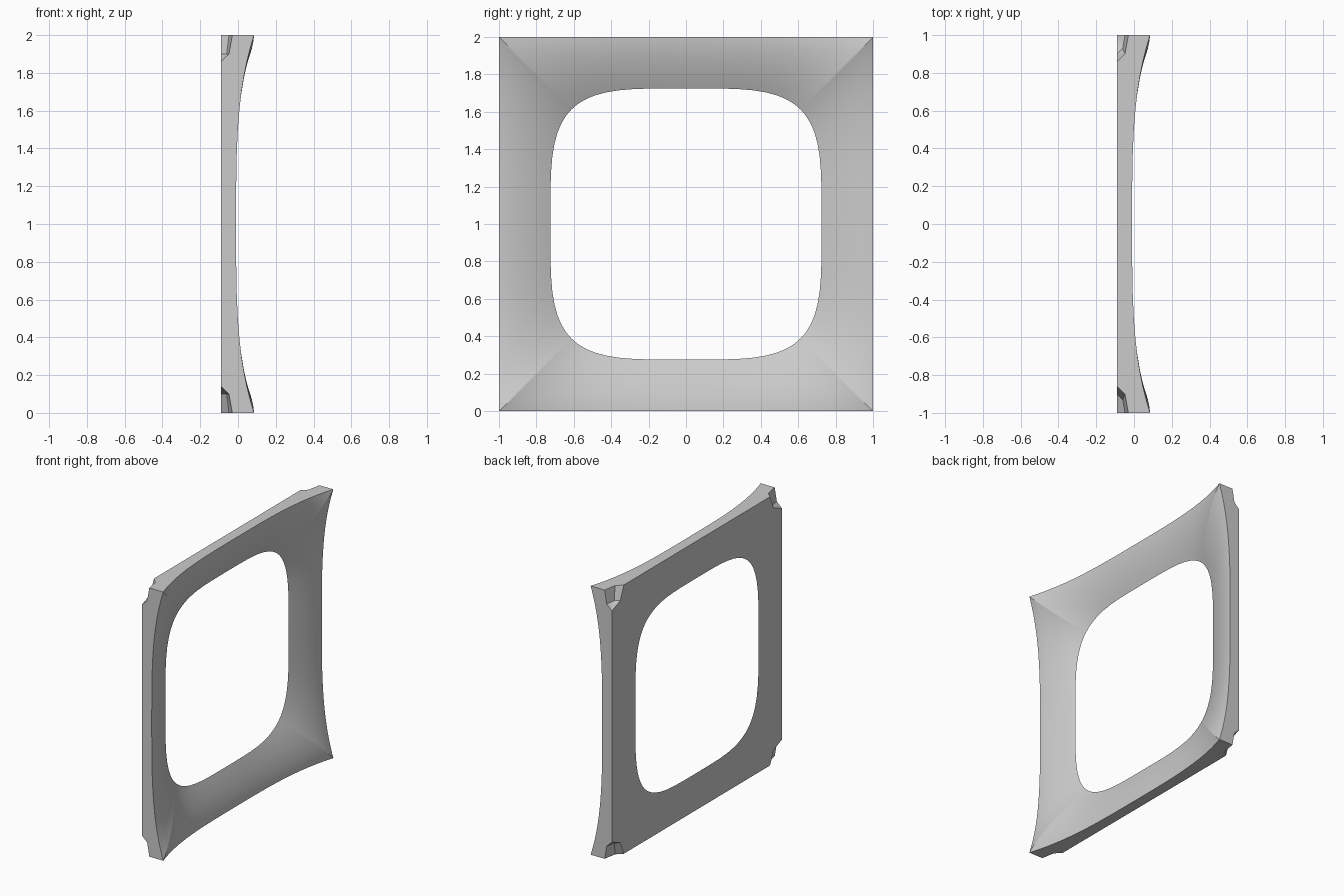
import bpy
import bmesh
import math
from mathutils import Matrix

if "Cube" in bpy.data.objects:
    bpy.data.objects.remove(bpy.data.objects["Cube"], do_unlink=True)

BACK = -0.09      # flat back plane
HOLE = 0.725      # half width of the opening
POWER = 4.1       # squareness of the opening
STEPS = 24        # divisions per side
RINGS = 10        # divisions from opening to rim

grey = bpy.data.materials.new("plain_grey")
grey.use_nodes = True
grey.diffuse_color = (0.6, 0.6, 0.6, 1)
grey.node_tree.nodes["Principled BSDF"].inputs["Base Color"].default_value = (0.6, 0.6, 0.6, 1)


def mesh_object(name, bm):
    bmesh.ops.recalc_face_normals(bm, faces=bm.faces)
    mesh = bpy.data.meshes.new(name)
    bm.to_mesh(mesh)
    bm.free()
    mesh.materials.append(grey)
    obj = bpy.data.objects.new(name, mesh)
    bpy.context.collection.objects.link(obj)
    return obj


def rim_height(s):
    # The rim is low mid-side and flares forward at the corners
    return -0.01 + 0.095 * abs(s) ** 3.4


# Square outline, walked side by side
outline = []
for side in range(4):
    turn = Matrix.Rotation(side * math.pi / 2, 2)
    for i in range(STEPS):
        s = math.sin((i / STEPS - 0.5) * math.pi)
        y, z = turn @ Matrix.Identity(2).col[0] + turn @ (Matrix.Identity(2).col[1] * s)
        outline.append((y, z, rim_height(s)))

# Frame: columns run from the opening over the curved front to the flat back
bm = bmesh.new()
columns = []
for y, z, height in outline:
    scale = HOLE / (abs(y) ** POWER + abs(z) ** POWER) ** (1 / POWER)
    column = []
    for r in range(RINGS + 1):
        t = r / RINGS
        k = scale + (1 - scale) * t
        x = height - (height - BACK) * (1 - t) ** 1.6
        column.append(bm.verts.new((x, y * k, z * k + 1)))
    column.append(bm.verts.new((BACK, y, z + 1)))
    columns.append(column)
for a, b in zip(columns, columns[1:] + columns[:1]):
    for i in range(len(a)):
        j = (i + 1) % len(a)
        bm.faces.new((a[i], b[i], b[j], a[j]))
frame = mesh_object("window_frame_panel", bm)

# Faceted notches in the four back corners
bm = bmesh.new()
for y in (-1, 1):
    for z in (0, 2):
        place = Matrix.Translation((BACK, y, z)) @ Matrix.Diagonal((0.06, 0.14, 0.14, 1))
        bmesh.ops.create_uvsphere(bm, u_segments=8, v_segments=4, radius=1, matrix=place)
cutter = mesh_object("corner_notch_cutter", bm)
cutter.hide_render = True

bpy.ops.object.select_all(action="DESELECT")
bpy.context.view_layer.objects.active = frame
frame.select_set(True)
notches = frame.modifiers.new("corner_notches", "BOOLEAN")
notches.operation = "DIFFERENCE"
notches.solver = "EXACT"
notches.object = cutter
bpy.ops.object.modifier_apply(modifier=notches.name)
bpy.data.objects.remove(cutter, do_unlink=True)

bpy.ops.object.shade_smooth_by_angle(angle=math.radians(30))
